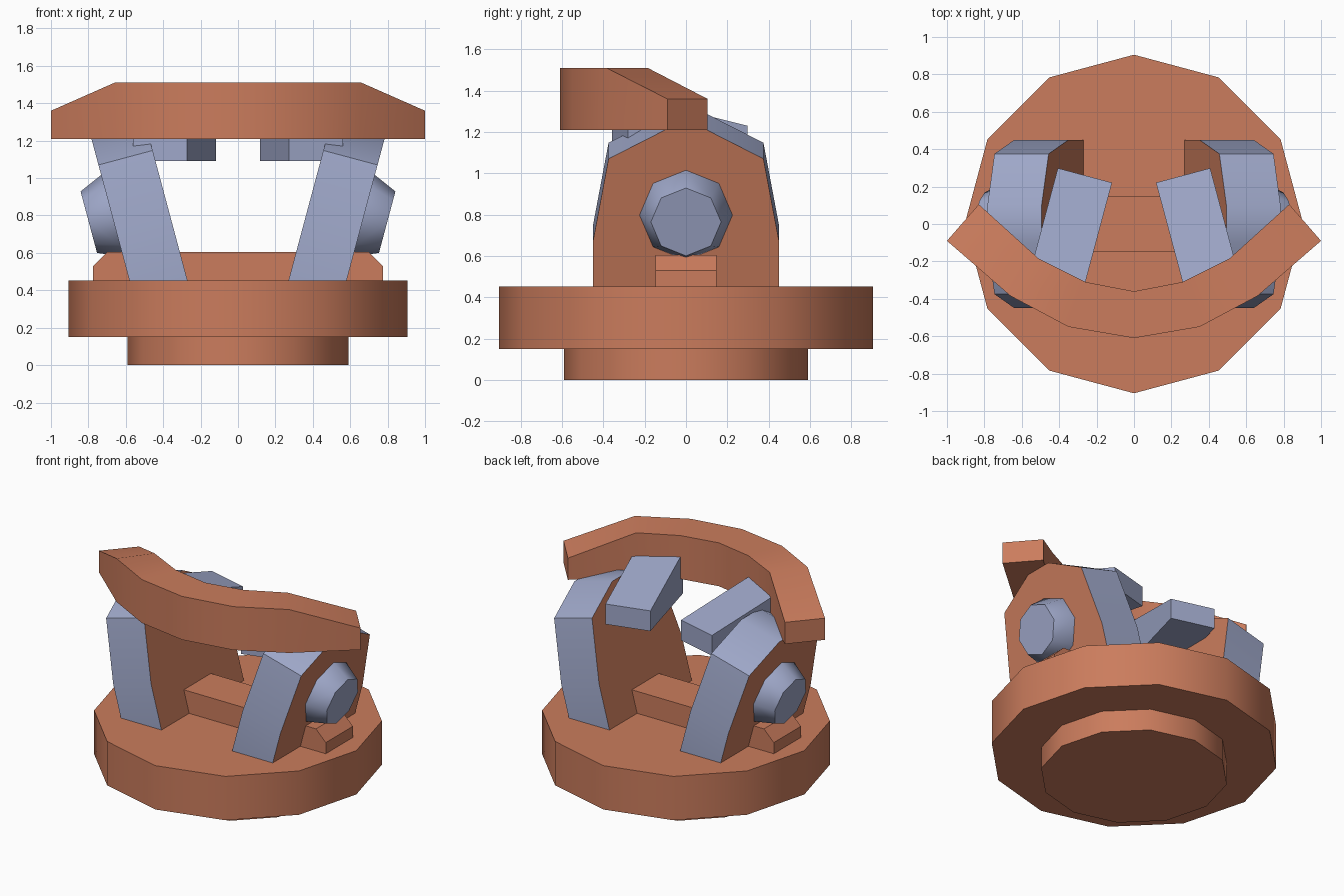
import bpy, bmesh, math
from mathutils import Vector, Matrix

if "Cube" in bpy.data.objects:
    bpy.data.objects.remove(bpy.data.objects["Cube"])


def material(name, rgb):
    m = bpy.data.materials.new(name)
    m.diffuse_color = (*rgb, 1)
    m.use_nodes = True
    m.node_tree.nodes["Principled BSDF"].inputs["Base Color"].default_value = m.diffuse_color
    return m


CLAY = material("clay brown", (0.597, 0.202, 0.109))
STEEL = material("steel blue", (0.342, 0.386, 0.578))
TILT = math.radians(15)
S, C = math.sin(TILT), math.cos(TILT)


def finish(name, bm, mats, angle):
    bmesh.ops.recalc_face_normals(bm, faces=bm.faces)
    me = bpy.data.meshes.new(name)
    bm.to_mesh(me)
    bm.free()
    for m in mats:
        me.materials.append(m)
    ob = bpy.data.objects.new(name, me)
    bpy.context.collection.objects.link(ob)
    bpy.ops.object.select_all(action='DESELECT')
    ob.select_set(True)
    bpy.context.view_layer.objects.active = ob
    bpy.ops.object.shade_smooth_by_angle(angle=math.radians(angle))
    return ob


def loft(name, rings, mats, angle=25, cap_index=0, wall_index=0):
    """Skin a row of equal-length rings and cap both ends."""
    bm = bmesh.new()
    loops = [[bm.verts.new(p) for p in ring] for ring in rings]
    n = len(loops[0])
    for a, b in zip(loops, loops[1:]):
        for i in range(n):
            j = (i + 1) % n
            bm.faces.new((a[i], a[j], b[j], b[i])).material_index = wall_index
    for cap in (loops[0], loops[-1]):
        bm.faces.new(cap).material_index = cap_index
    return finish(name, bm, mats, angle)


def circle(r, n, z):
    return [(r * math.cos(math.tau * i / n), r * math.sin(math.tau * i / n), z)
            for i in range(n)]


# round base: foot and turntable
loft("base_foot", [circle(0.59, 12, 0), circle(0.59, 12, 0.15)], [CLAY], 35)
loft("base_disc", [circle(0.905, 12, 0.15), circle(0.905, 12, 0.453)], [CLAY], 35)

# cross bar with chamfered ends
bar = [(-0.775, 0.45), (0.775, 0.45), (0.775, 0.53), (0.70, 0.605),
       (-0.70, 0.605), (-0.775, 0.53)]
loft("cross_bar", [[(x, y, z) for x, z in bar] for y in (-0.148, 0.148)], [CLAY])

# curved top guard: (outer x, y, inner x, y, top z), mirrored across x
half = [(0, -0.61, 0, -0.36, 1.51), (0.35, -0.55, 0.26, -0.31, 1.51),
        (0.66, -0.385, 0.51, -0.185, 1.51), (1.0, -0.09, 0.83, 0.105, 1.36)]
sections = [(-a, b, -c, d, z) for a, b, c, d, z in half[:0:-1]] + half
loft("top_guard", [[(a, b, 1.21), (a, b, z), (c, d, z), (c, d, 1.21)]
                   for a, b, c, d, z in sections], [CLAY], 35)

# side plate profile: (y, distance up the tilted plate)
right = [(0.45, -0.1), (0.45, 0.23), (0.375, 0.642), (0.1, 0.787)]
profile = right + [(-y, s) for y, s in reversed(right)]

for side, label in ((-1, "left"), (1, "right")):
    # leaning plate: brown broad faces, blue rim
    rings = [[(side * (0.58 + s * S - t * C), y, 0.45 + s * C + t * S)
              for y, s in profile] for t in (0, 0.3)]
    loft(label + "_side_plate", rings, [CLAY, STEEL], 35, 0, 1)

    # tapered octagonal hub on the outer face
    axis = Vector((side * C, 0, -S))
    up = Vector((side * S, 0, C))
    mid = Vector((side * 0.676, 0, 0.797))
    hub = []
    for r, d in ((0.225, -0.01), (0.225, 0), (0.17, 0.126)):
        hub.append([mid + axis * d + up * r * math.cos(math.tau * i / 8)
                    + Vector((0, r * math.sin(math.tau * i / 8), 0)) for i in range(8)])
    loft(label + "_hub", hub, [STEEL], 46)

    # wedge block, rising to the front and turned outwards
    turn = Matrix.Rotation(side * TILT, 3, 'Z')
    centre = Vector((side * 0.34, -0.03, 0))
    block = [[centre + turn @ Vector((x, y, z)) for x, z in
              ((-0.15, 1.09), (0.15, 1.09), (0.15, top), (-0.15, top))]
             for y, top in ((-0.3, 1.375), (0.3, 1.23))]
    loft(label + "_wedge_block", block, [STEEL])
